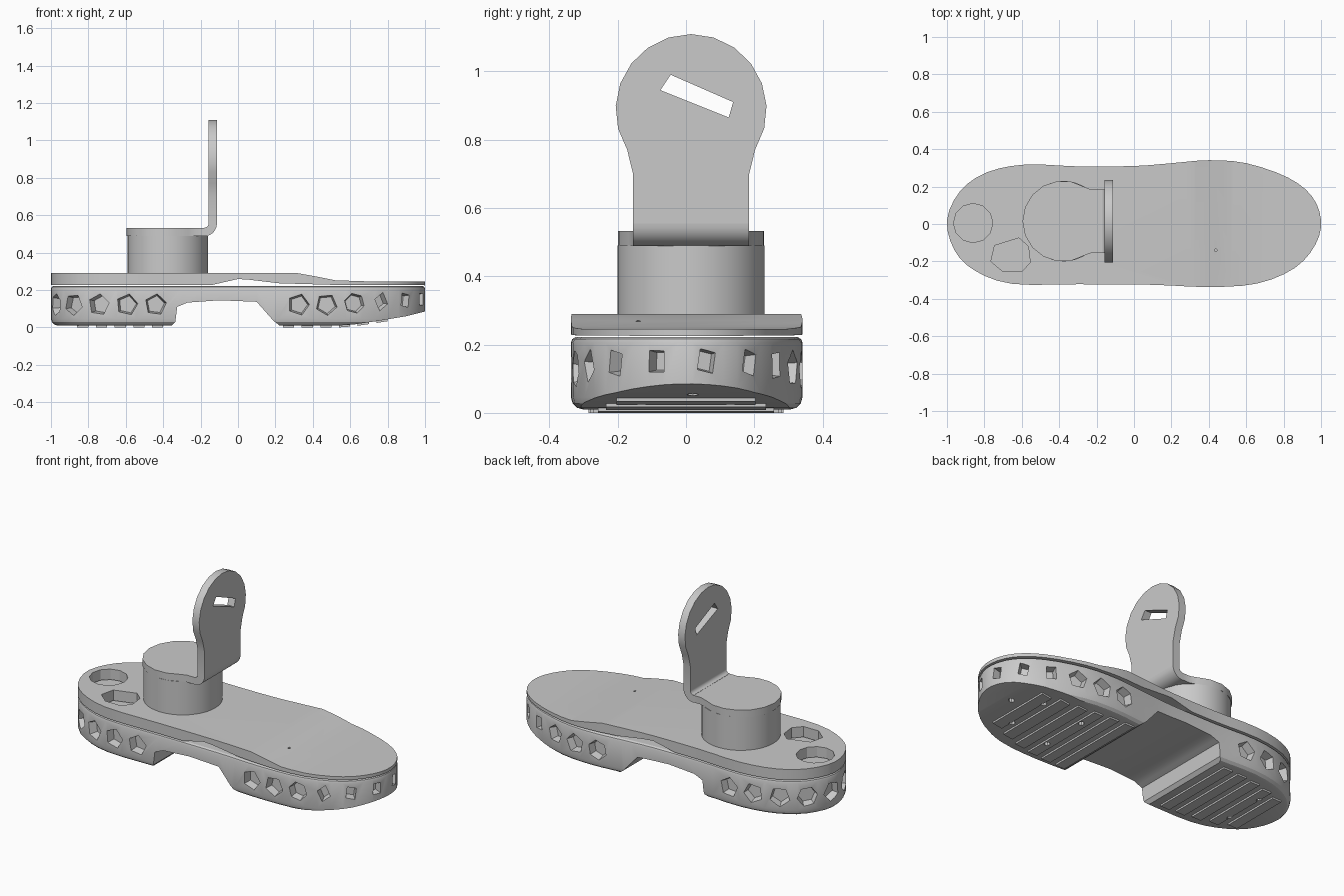
import bpy, bmesh, math, random
from mathutils import Vector

cube = bpy.data.objects.get("Cube")
if cube:
    bpy.data.objects.remove(cube, do_unlink=True)
random.seed(4)

GREY = (0.59, 0.59, 0.59, 1)
grey = bpy.data.materials.new("plain_grey")
grey.use_nodes = True
grey.diffuse_color = GREY
grey.node_tree.nodes["Principled BSDF"].inputs["Base Color"].default_value = GREY

PLANES = {
    "xy": lambda u, v, w: (u, v, w),
    "xz": lambda u, v, w: (u, w, v),
    "yz": lambda u, v, w: (w, u, v),
}


def add_loft(bm, loops):
    """Skin a closed solid through loops of equal point count."""
    rings = [[bm.verts.new(p) for p in loop] for loop in loops]
    n = len(rings[0])
    bm.faces.new(rings[0][::-1])
    bm.faces.new(rings[-1])
    for low, high in zip(rings, rings[1:]):
        for i in range(n):
            j = (i + 1) % n
            bm.faces.new((low[i], low[j], high[j], high[i]))


def add_prism(bm, pts, lo, hi, plane="xy"):
    """Extrude a closed outline between two depths."""
    place = PLANES[plane]
    add_loft(bm, [[place(u, v, w) for u, v in pts] for w in (lo, hi)])


def finish(bm, name):
    bmesh.ops.recalc_face_normals(bm, faces=bm.faces[:])
    mesh = bpy.data.meshes.new(name)
    bm.to_mesh(mesh)
    bm.free()
    mesh.materials.append(grey)
    obj = bpy.data.objects.new(name, mesh)
    bpy.context.scene.collection.objects.link(obj)
    return obj


def prism(name, pts, lo, hi, plane="xy"):
    bm = bmesh.new()
    add_prism(bm, pts, lo, hi, plane)
    return finish(bm, name)


def boolean(obj, cutter, operation="DIFFERENCE", keep=False):
    cutter.hide_render = True
    mod = obj.modifiers.new("cut", "BOOLEAN")
    mod.operation = operation
    mod.solver = "EXACT"
    mod.use_self = True
    mod.object = cutter
    bpy.context.view_layer.objects.active = obj
    bpy.ops.object.modifier_apply(modifier=mod.name)
    if not keep:
        bpy.data.objects.remove(cutter, do_unlink=True)


def arc(cx, cy, r, start, end, n):
    """Points on an arc, angles in degrees."""
    angles = [math.radians(start + (end - start) * i / n) for i in range(n + 1)]
    return [(cx + r * math.cos(a), cy + r * math.sin(a)) for a in angles]


def circle(cx, cy, r, n):
    return arc(cx, cy, r, 0, 360, n)[:-1]


def smooth_loop(pts, steps):
    """Closed Catmull-Rom curve through the points."""
    out, n = [], len(pts)
    for i in range(n):
        a, b, c, d = (Vector(pts[(i + k) % n]) for k in (-1, 0, 1, 2))
        for s in range(steps):
            t = s / steps
            out.append((2 * b + (c - a) * t + (2 * a - 5 * b + 4 * c - d) * t * t
                        + (3 * b - a - 3 * c + d) * t ** 3) / 2)
    return out


def inset(pts, amount):
    """Shrink a counterclockwise outline along its normals."""
    out = []
    for i, p in enumerate(pts):
        along = (pts[(i + 1) % len(pts)] - pts[i - 1]).normalized()
        out.append(p + Vector((-along.y, along.x)) * amount)
    return out


# Foot-shaped outline shared by the sole and the top plate
outline = smooth_loop([
    (0, .31), (-.3, .308), (-.58, .318), (-.79, .275), (-.93, .175), (-1, .02),
    (-.96, -.14), (-.85, -.25), (-.65, -.32), (-.3, -.322), (.1, -.325),
    (.4, -.337), (.66, -.318), (.86, -.235), (.97, -.11), (1, .02),
    (.95, .15), (.82, .25), (.6, .325), (.4, .341), (.2, .325)], 3)

# Sole slab with rounded rims, as (inset, height) layers
layers = [(.036, .01), (.018, .015), (.005, .028), (0, .046), (0, .206), (.004, .216), (.014, .222)]
bm = bmesh.new()
add_loft(bm, [[(p.x, p.y, z) for p in inset(outline, d)] for d, z in layers])
sole = finish(bm, "sole")

# Raised arch and upturned toe
arch = [(-.37, -.1), (-.355, .008), (-.335, .03), (-.325, .11), (-.27, .133), (-.1, .145),
        (.1, .137), (.19, .035), (.225, .008), (.24, -.1)]
rocker = [(.48, .006), (.62, .016), (.75, .035), (.9, .06), (1, .085), (1.1, .115)]
boolean(sole, prism("arch_cutter", arch, -.6, .6, "xz"))
boolean(sole, prism("toe_cutter", rocker + [(1.1, -.2), (.48, -.2)], -.6, .6, "xz"))


def sole_bottom(x):
    for (x0, z0), (x1, z1) in zip(rocker, rocker[1:]):
        if x0 <= x <= x1:
            return max(0.01, z0 + (z1 - z0) * (x - x0) / (x1 - x0))
    return 0.01


# Faceted pockets around the side walls of heel and forefoot
bm = bmesh.new()
for run in ([p for p in outline if p.x < -.42], [p for p in outline if p.x > .27]):
    lengths = [0]
    for a, b in zip(run, run[1:]):
        lengths.append(lengths[-1] + (b - a).length)
    count = round(lengths[-1] / 0.15)
    for k in range(count + 1):
        d = lengths[-1] * (0.01 + 0.98 * k / count)
        i = max(j for j in range(len(run) - 1) if lengths[j] <= d)
        along = (run[i + 1] - run[i]).normalized()
        spot = run[i] + along * (d - lengths[i])
        outward = Vector((along.y, -along.x, 0))
        toe = max(0, spot.x - 0.5)
        r = 0.06 - 0.03 * toe
        mid = Vector((spot.x, spot.y, 0.122 + 0.06 * toe))
        turn = random.uniform(0, math.tau)
        sides = random.choice((5, 5, 6)) if toe < 0.2 else 4
        squeeze = 0.75 if sides == 4 else 1
        corners = [turn + math.tau * s / sides for s in range(sides)]
        add_loft(bm, [[mid + outward * depth + scale * r * Vector((
            along.x * math.cos(a) * squeeze, along.y * math.cos(a) * squeeze, math.sin(a)))
            for a in corners] for depth, scale in ((-.045, .8), (.02, 1.05))])
boolean(sole, finish(bm, "pocket_cutter"))

# Tread bars under heel and forefoot
bm = bmesh.new()
for first, number, centre, reach, width in ((-.83, 5, -.4, .6, .26), (.27, 6, .25, .74, .285)):
    for k in range(number):
        x = first + 0.1 * k
        half = width * math.sqrt(1 - ((x - centre) / reach) ** 2)
        z0, z1 = sole_bottom(x - 0.03), sole_bottom(x + 0.03)
        bar = [(x - .03, z0 - .01), (x + .03, z1 - .01), (x + .03, z1 + .012), (x - .03, z0 + .012)]
        add_prism(bm, bar, -half, half, "xz")
treads = finish(bm, "tread_bars")

# Small screw holes in the underside
bm = bmesh.new()
for x, y in ((.86, .02), (.73, -.13), (.73, .13), (.48, -.14), (.48, .14), (-.76, -.12), (-.76, .12)):
    add_prism(bm, circle(x, y, .017, 8), -.05, sole_bottom(x) + .04)
screws = finish(bm, "screw_cutter")
boolean(sole, screws, keep=True)
boolean(treads, screws)

# Top plate, thinner at the toe and lifted at the arch
top_plate = prism("top_plate", outline, 0.2, 0.32)
side = [(-1.1, .227), (-.14, .227), (0, .259), (.06, .255), (.22, .236), (.5, .228), (1.1, .225),
        (1.1, .245), (.7, .246), (.52, .252), (.42, .272), (.32, .29), (-1.1, .29)]
boolean(top_plate, prism("plate_profile", side, -.6, .6, "xz"), "INTERSECT")
bm = bmesh.new()
add_prism(bm, circle(-.86, .005, .105, 12), .2, .32)
add_prism(bm, [(-.615, -.075), (-.745, -.115), (-.765, -.2), (-.7, -.255), (-.6, -.255),
               (-.555, -.205), (-.565, -.12)], .2, .32)
add_prism(bm, circle(.437, -.14, .008, 6), .2, .32)
boolean(top_plate, finish(bm, "plate_hole_cutter"))

# Round post on the heel
post = prism("post", circle(-.375, .015, .215, 40), .288, .49)

# Angled bracket: flat foot, bend and upright head
foot = prism("bracket_foot", arc(-.38, .015, .216, 58, 302, 12)
             + [(-.23, -.155), (-.18, -.155), (-.18, .185), (-.23, .185)], .49, .532)
bend = prism("bracket_bend", arc(-.18, .555, .067, -90, 0, 8) + arc(-.18, .555, .022, 0, -90, 8),
             -.155, .185, "xz")
head = prism("bracket_upright", [(-.155, .555), (.185, .555), (.185, .7)]
             + arc(.015, .888, .221, -32, 212, 14) + [(-.155, .7)], -.158, -.113, "yz")
slot = [(-.045, .99), (.138, .91), (.125, .865), (-.075, .945)]
boolean(head, prism("slot_cutter", slot, -.3, .1, "yz"))

# Smooth the curved walls while keeping edges crisp
for obj in (sole, treads, top_plate, post, foot, bend, head):
    bpy.ops.object.select_all(action="DESELECT")
    obj.select_set(True)
    bpy.context.view_layer.objects.active = obj
    bpy.ops.object.shade_smooth_by_angle(angle=math.radians(25))
